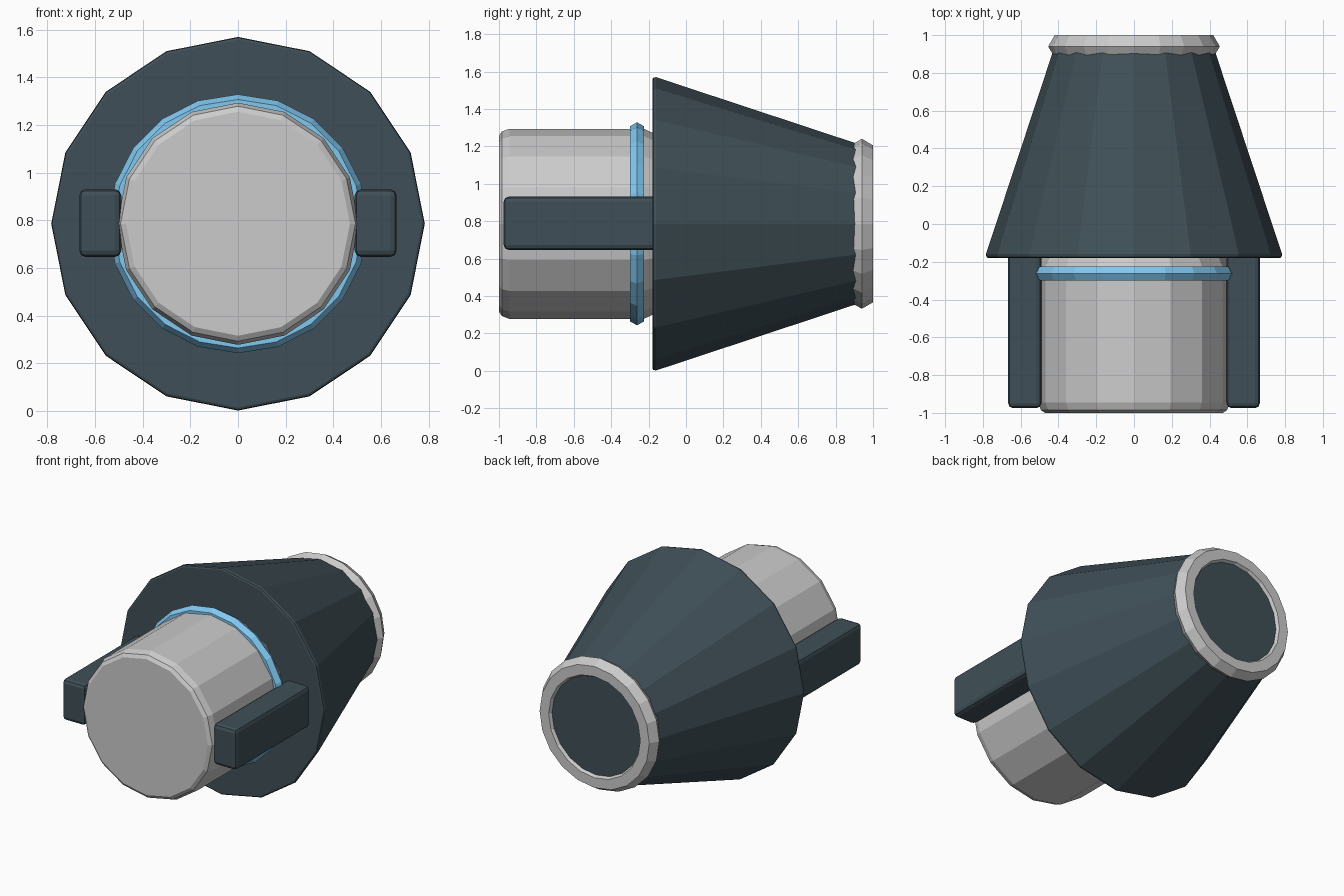
import bpy, bmesh
from math import sin, cos, pi, radians

if "Cube" in bpy.data.objects:
    bpy.data.objects.remove(bpy.data.objects["Cube"])

AXIS_Z = 0.786


def material(name, color):
    m = bpy.data.materials.new(name)
    m.diffuse_color = (*color, 1)
    m.use_nodes = True
    m.node_tree.nodes["Principled BSDF"].inputs["Base Color"].default_value = m.diffuse_color
    return m


DARK = material("dark_slate", (0.05, 0.078, 0.095))
BLUE = material("light_blue", (0.22, 0.58, 0.88))


def finish(name, bm, mat=None):
    bmesh.ops.recalc_face_normals(bm, faces=bm.faces[:])
    mesh = bpy.data.meshes.new(name)
    bm.to_mesh(mesh)
    bm.free()
    ob = bpy.data.objects.new(name, mesh)
    bpy.context.collection.objects.link(ob)
    if mat:
        mesh.materials.append(mat)
    return ob


def lathe(name, profile, sides, mat=None, closed=False):
    """Spin (y, radius) points around the long axis; cap the ends unless closed."""
    bm = bmesh.new()
    rings = [[bm.verts.new((r * cos(2 * pi * i / sides), y,
                            AXIS_Z + r * sin(2 * pi * i / sides)))
              for i in range(sides)] for y, r in profile]
    pairs = list(zip(rings, rings[1:]))
    if closed:
        pairs.append((rings[-1], rings[0]))
    else:
        bm.faces.new(rings[0])
        bm.faces.new(rings[-1])
    for a, b in pairs:
        for i in range(sides):
            j = (i + 1) % sides
            bm.faces.new((a[i], a[j], b[j], b[i]))
    return finish(name, bm, mat)


def hex_ring(name, y, major, minor, mat=None):
    """Torus with a six-sided section."""
    prof = [(y + minor * sin(radians(60 * k)), major + minor * cos(radians(60 * k)))
            for k in range(6)]
    return lathe(name, prof, 20, mat, closed=True)


# front barrel with softened rims
lathe("barrel", [(-1, 0.47), (-0.985, 0.493), (-0.945, 0.508),
                 (-0.225, 0.508), (-0.165, 0.48)], 16)

# tapered body with a small chamfer on its wide end
lathe("tapered_body", [(-0.18, 0.772), (-0.175, 0.781), (-0.16, 0.784),
                       (0.965, 0.412), (0.98, 0.395)], 16, DARK)

# blue collar and rear rim
hex_ring("collar_ring", -0.262, 0.5, 0.043, BLUE)
hex_ring("rear_rim", 0.94, 0.385, 0.0693)

# side rails
for side, label in ((-1, "left"), (1, "right")):
    bm = bmesh.new()
    bmesh.ops.create_cube(bm, size=1)
    for v in bm.verts:
        v.co = (side * 0.578 + v.co.x * 0.176, -0.56 + v.co.y * 0.83,
                AXIS_Z + 0.003 + v.co.z * 0.284)
    rail = finish(label + "_rail", bm, DARK)
    bev = rail.modifiers.new("bevel", "BEVEL")
    bev.width = 0.026
    bev.segments = 2
